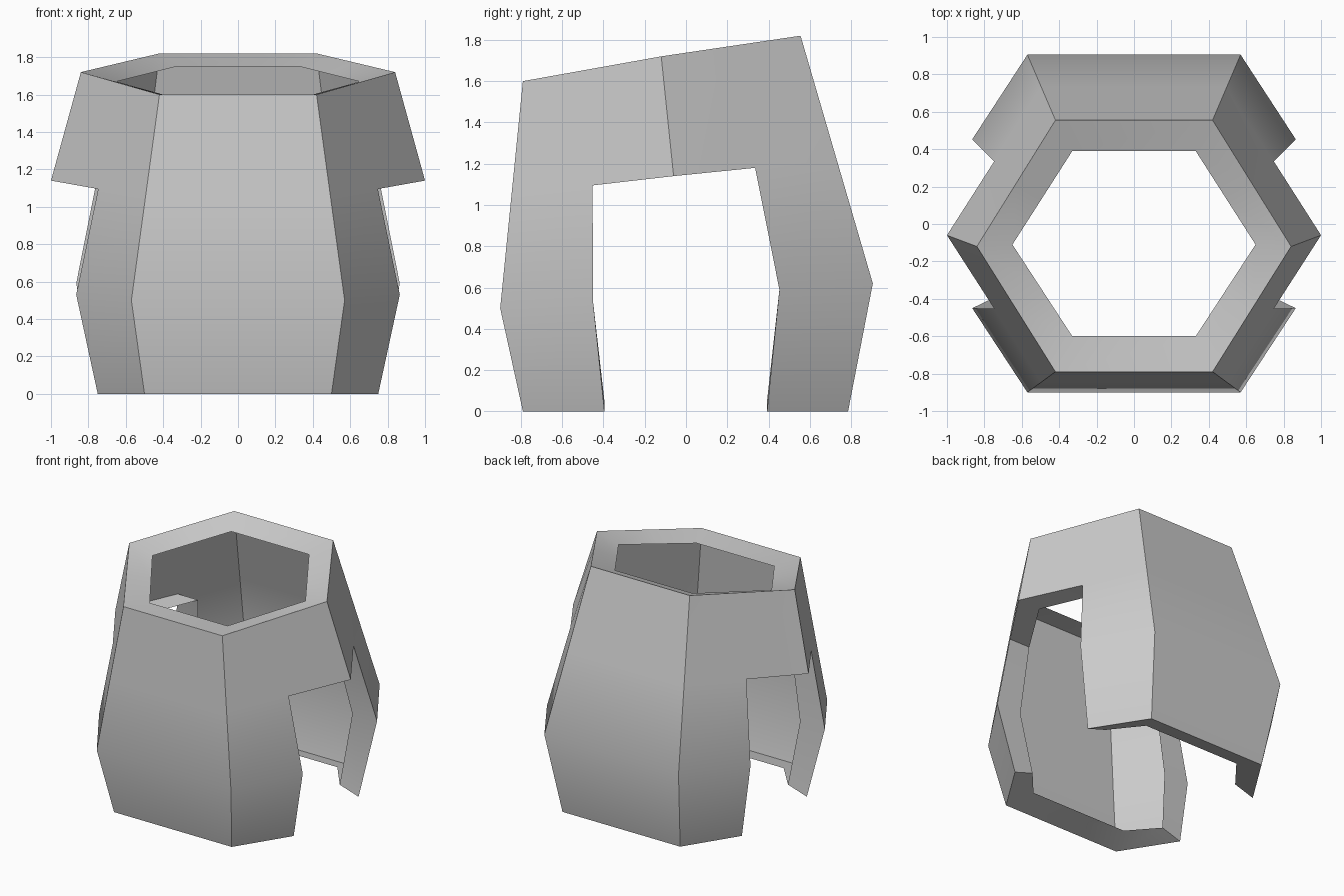
import bpy, bmesh
from mathutils import Vector as V

if "Cube" in bpy.data.objects:
    bpy.data.objects.remove(bpy.data.objects["Cube"])

# Half-hexagon key corners (front, side, back) for each level
base = [V((.50, -.79, 0)), V((1.00, 0, 0)), V((.50, .785, 0))]
waist = [V((.57, -.90, .50)), V((1.16, 0, .56)), V((.57, .905, .62))]
top = [V((.42, -.79, 1.60)), V((.84, -.12, 1.72)), V((.42, .555, 1.82))]
upper = [(a + b) / 2 for a, b in zip(waist, top)]
levels = [base, waist, upper, top]

# Vertical drift of the rim's inner edge at the front, side and back corners
drift = [(.05, .05, .05), (0, 0, 0), (-.02, 0, -.04), (-.02, -.05, -.07)]
jamb_depth = [.16, .21, .175]


def with_midpoints(front, side, back):
    return [front, (front + side) / 2, side, (side + back) / 2, back]


def full_ring(half):
    return half + [V((-p.x, p.y, p.z)) for p in reversed(half)]


def inner_half(i, keys):
    f, s, b = drift[i]
    front = keys[0] + V((-.09, .19, f))
    side = keys[1] + V((-.19, .01 if i == 3 else 0, s))
    back = keys[2] + V((-.09, -.165, b))
    half = with_midpoints(front, side, back)
    if i < 3:  # opening jambs run straight inwards along x
        outer = with_midpoints(*keys)
        for k in (1, 3):
            half[k] = outer[k] + V((-jamb_depth[i], 0, .05 if i == 0 else 0))
    return half


bm = bmesh.new()
outer, inner = [], []
for i, keys in enumerate(levels):
    outer.append([bm.verts.new(p) for p in full_ring(with_midpoints(*keys))])
    inner.append([bm.verts.new(p) for p in full_ring(inner_half(i, keys))])
twin = {o: n for ro, rn in zip(outer, inner) for o, n in zip(ro, rn)}

# Single-sheet wall, leaving the side openings free
opening = {1, 2, 6, 7}
for r in range(3):
    for c in range(10):
        if r < 2 and c in opening:
            continue
        d = (c + 1) % 10
        bm.faces.new((outer[r][c], outer[r][d], outer[r + 1][d], outer[r + 1][c]))

# Inward rim flange along every open edge: top, bottom and side openings
rim_edges = [(e.link_loops[0].vert, e.link_loops[0].link_loop_next.vert)
             for e in bm.edges if e.is_boundary]
for a, b in rim_edges:
    bm.faces.new((b, a, twin[a], twin[b]))
bmesh.ops.delete(bm, geom=[v for v in bm.verts if not v.link_faces], context='VERTS')

mesh = bpy.data.meshes.new("hexagonal_shell")
bm.to_mesh(mesh)
bm.free()
shell = bpy.data.objects.new("hexagonal_shell", mesh)
bpy.context.collection.objects.link(shell)
bpy.context.view_layer.objects.active = shell
shell.select_set(True)
bpy.ops.object.shade_smooth_by_angle(angle=0.52)
